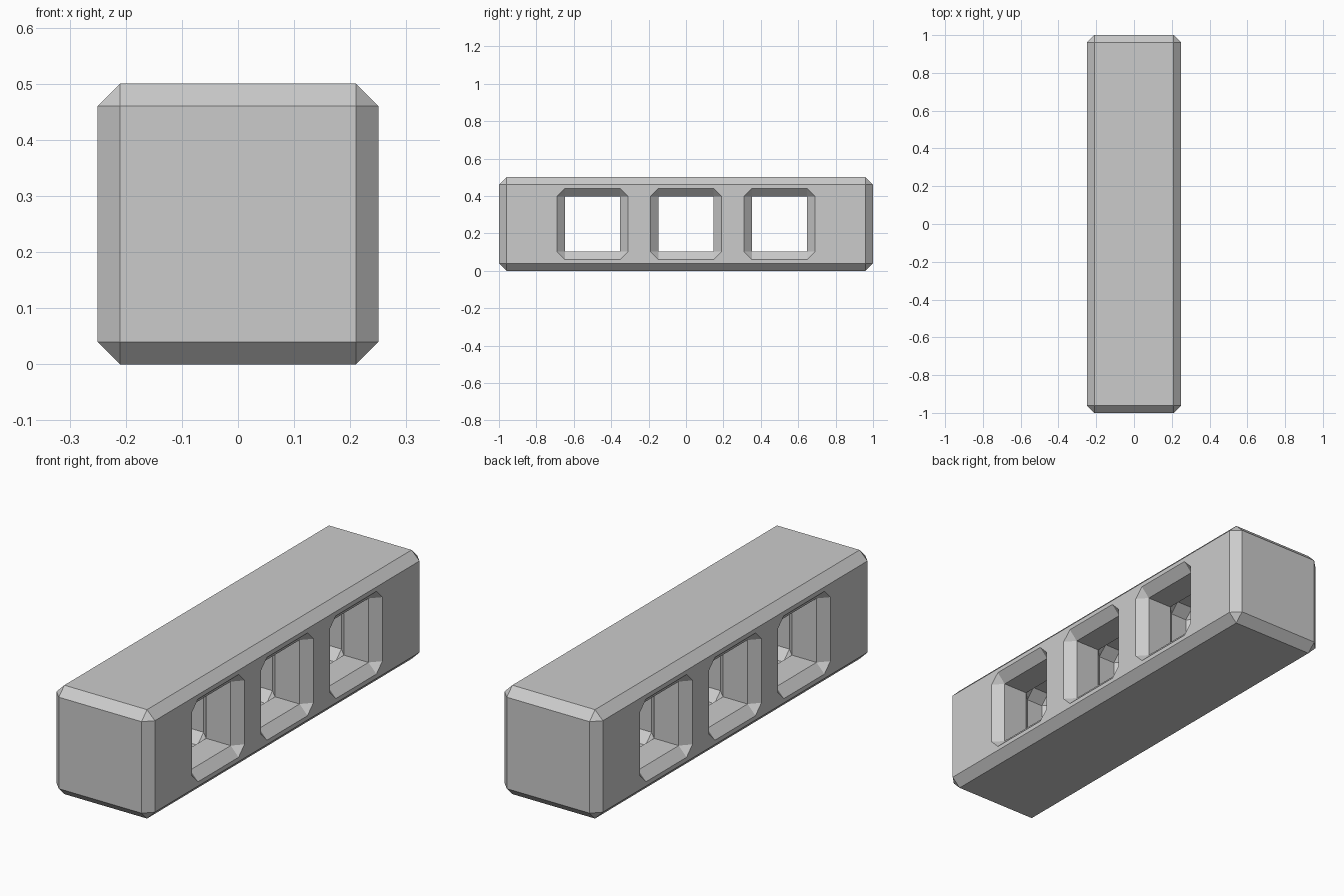
import bpy
import bmesh

if "Cube" in bpy.data.objects:
    bpy.data.objects.remove(bpy.data.objects["Cube"], do_unlink=True)

# Plain grey material
grey = bpy.data.materials.new("light_grey")
grey.use_nodes = True
colour = (0.6, 0.6, 0.6, 1)
grey.diffuse_color = colour
grey.node_tree.nodes["Principled BSDF"].inputs["Base Color"].default_value = colour


def make_object(name, bm):
    bmesh.ops.recalc_face_normals(bm, faces=bm.faces)
    mesh = bpy.data.meshes.new(name)
    bm.to_mesh(mesh)
    bm.free()
    mesh.materials.append(grey)
    obj = bpy.data.objects.new(name, mesh)
    bpy.context.collection.objects.link(obj)
    return obj


# Long block with chamfered edges
bm = bmesh.new()
bmesh.ops.create_cube(bm, size=1)
bmesh.ops.scale(bm, vec=(0.5, 2, 0.5), verts=bm.verts)
bmesh.ops.translate(bm, vec=(0, 0, 0.25), verts=bm.verts)
bmesh.ops.bevel(bm, geom=bm.edges[:], offset=0.04, segments=1,
                affect='EDGES', clamp_overlap=True)
beam = make_object("beam", bm)

# Window profile: wide sections have cut corners, narrow ones are square
WIDE, NARROW, MID = 0.19, 0.147, 0.25


def ring(bm, x, y, wide):
    a = WIDE if wide else NARROW
    b = NARROW
    points = [(a, b), (b, a), (-b, a), (-a, b),
              (-a, -b), (-b, -a), (b, -a), (a, -b)]
    return [bm.verts.new((x, y + u, MID + v)) for u, v in points]


half = [(0.35, True), (0.25, True), (0.21, False), (0.085, False), (0.042, True)]
stations = half + [(-x, wide) for x, wide in reversed(half)]


def window_cutter(y):
    bm = bmesh.new()
    rings = [ring(bm, x, y, wide) for x, wide in stations]
    for r, s in zip(rings, rings[1:]):
        for i in range(8):
            j = (i + 1) % 8
            bm.faces.new((r[i], r[j], s[j], s[i]))
    bm.faces.new(rings[0])
    bm.faces.new(rings[-1])
    bmesh.ops.remove_doubles(bm, verts=bm.verts, dist=0.0001)
    cutter = make_object("window_cutter", bm)
    cutter.hide_render = True
    return cutter


# Three countersunk windows cut through the block
bpy.context.view_layer.objects.active = beam
for y in (-0.5, 0, 0.5):
    cutter = window_cutter(y)
    cut = beam.modifiers.new("window", 'BOOLEAN')
    cut.operation = 'DIFFERENCE'
    cut.solver = 'EXACT'
    cut.object = cutter
    bpy.ops.object.modifier_apply(modifier=cut.name)
    bpy.data.objects.remove(cutter, do_unlink=True)
